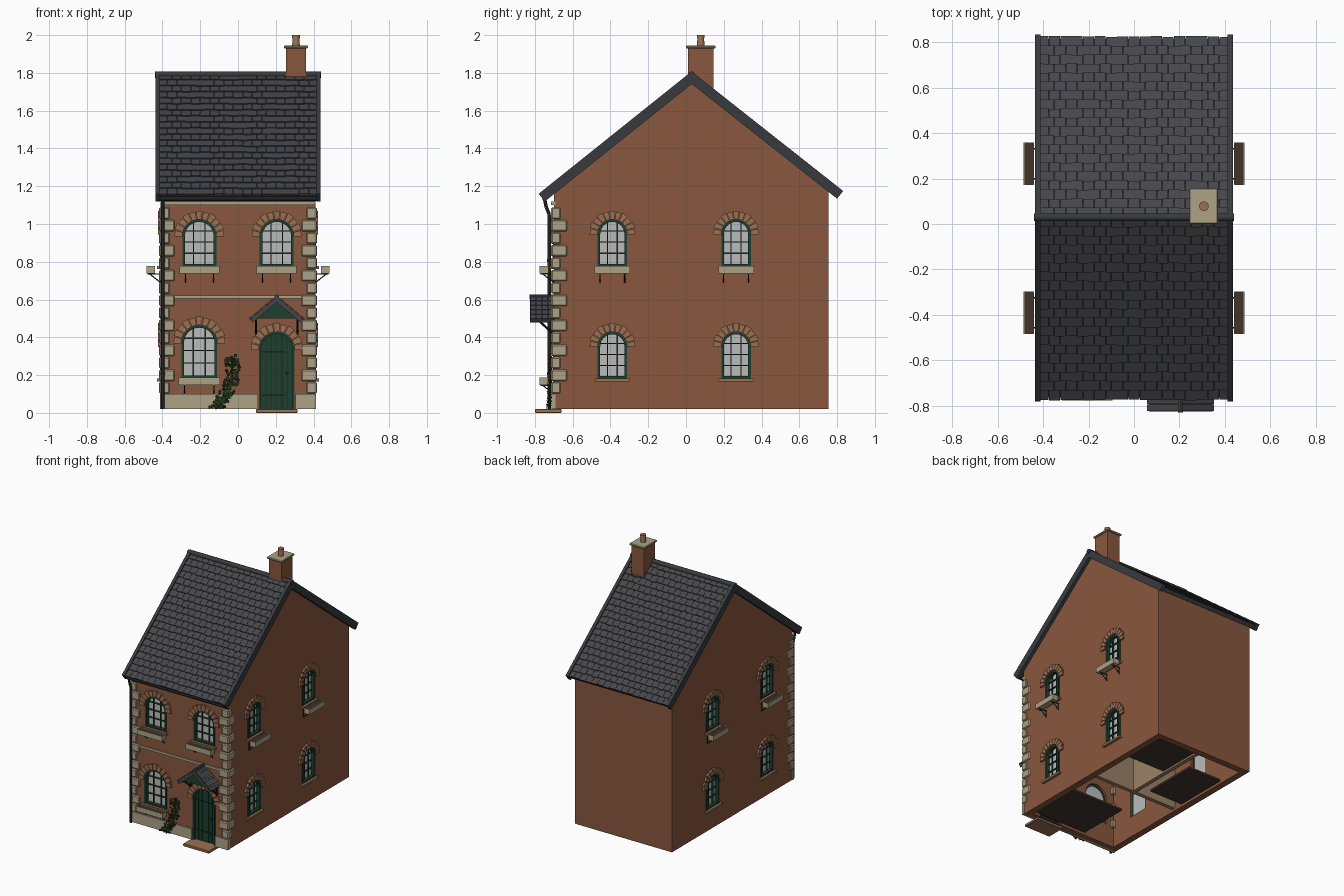
import bpy, bmesh, random
from math import pi, sin, cos, atan2, hypot, radians
from mathutils import Matrix, Vector

if "Cube" in bpy.data.objects:
    bpy.data.objects.remove(bpy.data.objects["Cube"])

random.seed(4)
T = lambda x, y, z: Matrix.Translation((x, y, z))
R = Matrix.Rotation
COLORS = dict(brick=(.25, .095, .048), arch=(.33, .16, .085), stone=(.42, .36, .24), slate=(.062, .062, .07),
              trim=(.04, .042, .048), green=(.012, .05, .028), glass=(.5, .5, .5), iron=(.015, .015, .014),
              soil=(.05, .033, .02), leaf=(.015, .045, .012), plaster=(.33, .22, .14), floor=(.05, .035, .026))
MATS = {}
for key, c in COLORS.items():
    MATS[key] = bpy.data.materials.new(key)
    MATS[key].diffuse_color = (*c, 1)


class Part:
    """Collects solids in one mesh, then becomes a named object."""
    def __init__(self, name, mat):
        self.name, self.mat, self.bm = name, mat, bmesh.new()

    def box(self, lo, hi, M=Matrix()):
        lo, hi = Vector(lo), Vector(hi)
        size = [abs(v) for v in hi - lo]
        bmesh.ops.create_cube(self.bm, size=1, matrix=M @ Matrix.Translation((lo + hi) / 2) @ Matrix.Diagonal((*size, 1)))

    def prism(self, pts, y0, y1, M=Matrix()):
        a = [self.bm.verts.new(M @ Vector((x, y0, z))) for x, z in pts]
        b = [self.bm.verts.new(M @ Vector((x, y1, z))) for x, z in pts]
        self.bm.faces.new(a)
        self.bm.faces.new(b[::-1])
        for i in range(len(a)):
            j = (i + 1) % len(a)
            self.bm.faces.new((a[i], b[i], b[j], a[j]))

    def tube(self, p, q, r, M=Matrix(), r2=None, n=10):
        p, q = M @ Vector(p), M @ Vector(q)
        d = q - p
        bmesh.ops.create_cone(self.bm, cap_ends=True, segments=n, radius1=r, radius2=r2 or r, depth=d.length,
                              matrix=Matrix.Translation((p + q) / 2) @ d.to_track_quat('Z', 'Y').to_matrix().to_4x4())

    def done(self, bevel=0, smooth=False):
        bmesh.ops.recalc_face_normals(self.bm, faces=self.bm.faces)
        me = bpy.data.meshes.new(self.name)
        self.bm.to_mesh(me)
        self.bm.free()
        me.materials.append(MATS[self.mat])
        ob = bpy.data.objects.new(self.name, me)
        bpy.context.collection.objects.link(ob)
        if bevel:
            m = ob.modifiers.new("bevel", 'BEVEL')
            m.width, m.segments = bevel, 1
        if smooth:
            bpy.ops.object.select_all(action='DESELECT')
            ob.select_set(True)
            bpy.context.view_layer.objects.active = ob
            bpy.ops.object.shade_smooth_by_angle(angle=radians(40))
        return ob


def arch(hw, h, n=14):
    """Round-headed outline: width 2*hw, total height h."""
    s = h - hw
    return [(-hw, 0)] + [(-hw * cos(pi * i / n), s + hw * sin(pi * i / n)) for i in range(n + 1)] + [(hw, 0)]


# openings: matrix, half width, height, has planter
front = lambda x, z: T(x, -.70, z)
openings = [(front(-.205, .775), .09, .25, True), (front(.205, .775), .09, .25, True), (front(-.205, .185), .095, .28, True)]
for s in (1, -1):
    for y in (-.39, .265):
        for z, planter in ((.775, True), (.18, False)):
            openings.append((T(.41 * s, y, z) @ R(s * pi / 2, 4, 'Z'), .078, .25, planter))
door_m, door_w, door_h = front(.205, .02), .095, .41

# brick shell, hollow and open below, with cut openings
turn = R(pi / 2, 4, 'Z')
walls = Part("brick_walls", 'brick')
walls.prism([(-.70, .02), (.755, .02), (.755, 1.175), (.03, 1.75), (-.70, 1.165)], -.41, .41, turn)
walls = walls.done()
hollow = Part("hollow_cutter", 'brick')
hollow.box((-.36, -.65, -.1), (.36, .705, 1.12))
holes = Part("opening_cutter", 'brick')
for M, hw, h, p in openings:
    holes.prism(arch(hw, h), -.03, .08, M)
holes.prism(arch(door_w, door_h), -.03, .08, door_m)
for cutter in (hollow.done(), holes.done()):
    cutter.hide_render = True
    m = walls.modifiers.new("cut", 'BOOLEAN')
    m.operation, m.solver, m.object = 'DIFFERENCE', 'EXACT', cutter
    bpy.ops.object.select_all(action='DESELECT')
    bpy.context.view_layer.objects.active = walls
    bpy.ops.object.modifier_apply(modifier="cut")
    bpy.data.objects.remove(cutter)

# windows, arches, sills and planters
glass, frames, vouss = Part("window_panes", 'glass'), Part("window_frames", 'green'), Part("brick_arches", 'arch')
sills, planters, soil = Part("brick_sills", 'arch'), Part("planters", 'stone'), Part("planter_soil", 'soil')
brackets = Part("planter_brackets", 'iron')


def ring(part, hw, h, t, y0, y1, M):
    a, b = arch(hw, h), arch(hw - t, h - t)
    for i in range(len(a) - 1):
        part.prism([a[i], a[i + 1], b[i + 1], b[i]], y0, y1, M)


def arch_bricks(hw, h, M, n=11):
    for i in range(n):
        a0, a1 = (radians(-2 + 184 * (i + k) / n) for k in (.06, .94))
        r0, r1 = hw, hw + .042 + .004 * (i % 2)
        vouss.prism([(r * cos(a), h - hw + r * sin(a)) for r, a in ((r0, a0), (r1, a0), (r1, a1), (r0, a1))], -.014, .01, M)


for M, hw, h, planter in openings:
    glass.prism(arch(hw - .004, h - .004), .025, .032, M)
    ring(frames, hw, h, .014, -.004, .035, M)
    frames.box((-hw, -.002, 0), (hw, .035, .014), M)
    for x in (-hw / 3, hw / 3):
        frames.box((x - .003, .014, .005), (x + .003, .03, h - .012), M)
    for k in (.28, .52, .75):
        frames.box((-hw + .01, .014, h * k - .003), (hw - .01, .03, h * k + .003), M)
    arch_bricks(hw, h, M)
    sills.box((-hw - .014, -.02, -.014), (hw + .014, .03, .002), M)
    if planter:
        w = hw + .016
        planters.box((-w, -.072, -.038), (w, -.03, -.034), M)
        for y in (-.075, -.034):
            planters.box((-w, y, -.038), (w, y + .005, .002), M)
        for s in (-w, w - .005):
            planters.box((s, -.073, -.038), (s + .005, -.03, .002), M)
        soil.box((-w + .004, -.07, -.03), (w - .004, -.032, -.006), M)
        for x in (-w * .7, w * .7):
            brackets.tube((x, .0, -.085), (x, -.06, -.038), .003, M, n=6)
            brackets.tube((x, .0, -.04), (x, -.07, -.04), .003, M, n=6)
            brackets.tube((x, -.003, -.088), (x, -.003, -.03), .003, M, n=6)
arch_bricks(door_w, door_h, door_m)

# door of vertical planks with iron straps
door = Part("door_planks", 'green')
for i in range(6):
    x0, x1 = (-.084 + .028 * (i + k) for k in (.05, .95))
    top = lambda x: door_h - door_w + (.085 ** 2 - min(abs(x), .085) ** 2) ** .5
    door.prism([(x0, 0), (x1, 0), (x1, top(x1)), (x0, top(x0))], .015, .035, door_m)
ring(door, door_w, door_h, .012, -.004, .04, door_m)
backing = Part("door_backing", 'iron')
backing.prism(arch(.09, .4), .022, .04, door_m)
for z in (.07, .3):
    backing.box((-.08, .011, z), (.05, .02, z + .008), door_m)
backing.tube((.055, .02, .19), (.055, .0, .19), .008, door_m)
for p in (glass, frames, vouss, sills, planters, soil, brackets, door, backing):
    p.done()

# stone dressings: quoins, plinth, bands, step
quoins, bands = Part("corner_quoins", 'stone'), Part("stone_bands", 'stone')
for s in (1, -1):
    for i in range(15):
        z, big = .10 + i * .066, i % 2
        quoins.box((s * (.335 if big else .362), -.714, z + .003), (s * .418, -.63 if big else -.665, z + .063))
for x0, x1 in ((-.414, .105), (.305, .414)):
    bands.box((x0, -.712, .02), (x1, -.69, .1))
bands.box((-.34, -.71, .605), (.34, -.69, .622))
bands.box((-.41, -.716, 1.10), (.41, -.69, 1.12))
quoins.done(bevel=.006)
bands.done()
step = Part("door_step", 'arch')
step.box((.095, -.80, 0), (.315, -.66, .02))
step.done(bevel=.003)

# main roof: boarding, staggered slates, verge boards, ridge
slates, boards = Part("roof_slates", 'slate'), Part("roof_boards_and_verges", 'trim')
rows = 20
for y, z, rot in ((-.77, 1.155, 0), (.822, 1.17, pi)):
    dy, dz = abs(y - .03), 1.795 - z
    L = hypot(dy, dz)
    M = T(0, y, z) @ R(rot, 4, 'Z') @ R(atan2(dz, dy), 4, 'X')
    boards.box((-.42, .005, -.036), (.42, L, -.006), M)
    for s in (1, -1):
        boards.box((s * .412, -.005, -.042), (s * .436, L, .01), M)
    for r in range(rows):
        edges = [-.425] + [-.425 + .05 * (k + .5 * (r % 2)) for k in range(1, 17)] + [.425]
        for x0, x1 in zip(edges, edges[1:]):
            j = random.uniform(-.003, .003)
            slates.box((x0 + .0008, j, -.006), (x1 - .0008, L / rows * 1.1, .001), M @ T(0, r * L / rows, .004) @ R(-.12, 4, 'X'))
boards.tube((-.44, .03, 1.79), (.44, .03, 1.79), .018)
slates.done()
boards.done(smooth=True)

# gutter and downpipe
pipe = Part("gutter_and_downpipe", 'iron')
pipe.tube((-.42, -.748, 1.135), (.42, -.748, 1.135), .013)
path = [(-.398, -.748, 1.13), (-.398, -.74, 1.09), (-.398, -.724, 1.05), (-.398, -.724, .02)]
for a, b in zip(path, path[1:]):
    pipe.tube(a, b, .009)
for z in (.2, .5, .8):
    pipe.tube((-.398, -.724, z), (-.398, -.724, z + .015), .012)
pipe.done(smooth=True)

# chimney
stack, cap, pot = Part("chimney_stack", 'brick'), Part("chimney_cap", 'stone'), Part("chimney_pot", 'arch')
stack.box((.255, .01, 1.62), (.36, .145, 1.93))
cap.box((.243, .0, 1.93), (.37, .157, 1.945))
pot.tube((.307, .078, 1.94), (.307, .078, 1.99), .021, r2=.017, n=16)
pot.tube((.307, .078, 1.985), (.307, .078, 2.0), .021, n=16)
stack.done()
cap.done(bevel=.004)
pot.done(smooth=True)

# porch canopy over the door
porch, gable, props = Part("porch_roof", 'slate'), Part("porch_gable", 'green'), Part("porch_brackets", 'iron')
for s in (1, -1):
    P = T(.205, 0, .612) @ Matrix.Diagonal((s, 1, 1, 1))
    porch.prism([(0, 0), (.14, -.118), (.128, -.134), (0, -.026)], -.825, -.70, P)
    for r in range(5):
        for c in range(4):
            S = P @ R(.70, 4, 'Y') @ T(r * .0365, 0, .003)
            porch.box((0, -.822 + c * .0305, -.004), (.039, -.793 + c * .0305, .004), S @ R(-.08 * -1, 4, 'Y').inverted())
    props.tube((.11, -.70, -.195), (.11, -.79, -.115), .006, P)
    props.box((.105, -.715, -.2), (.115, -.70, -.115), P)
    props.box((.105, -.80, -.125), (.115, -.70, -.112), P)
porch.tube((.205, -.828, .615), (.205, -.70, .615), .012)
gable.prism([(.095, .50), (.315, .50), (.205, .592)], -.80, -.79)
for p in (porch, gable, props):
    p.done()

# climbing plant beside the door
ivy, stem = Part("ivy_leaves", 'leaf'), Part("ivy_stem", 'soil')
vine = [Vector(p) for p in ((-.12, -.722, .02), (-.07, -.718, .09), (-.03, -.716, .18), (-.035, -.714, .3))]
for a, b in zip(vine, vine[1:]):
    stem.tube(a, b, .005, n=6)
    for k in range(45):
        p = a.lerp(b, random.random()) + Vector((random.uniform(-.037, .04), random.uniform(-.016, .006), random.uniform(-.01, .014)))
        p.z = max(p.z, .03)
        ivy.prism([(0, -.011), (.009, 0), (0, .012), (-.009, 0)], -.001, .001,
                  Matrix.Translation(p) @ R(random.uniform(-.7, .7), 4, 'X') @ R(random.uniform(0, pi), 4, 'Y'))
ivy.done()
stem.done()

# interior seen from below: partitions, ceiling, partial floors
inside, floors = Part("interior_partitions", 'plaster'), Part("interior_floors", 'floor')
inside.box((-.36, -.02, .04), (.36, .01, 1.12))
inside.box((-.015, -.02, .04), (.015, .705, 1.12))
floors.box((-.36, -.65, .57), (.36, .705, .60))
for x0, x1, y0, y1 in ((-.1, .36, -.65, -.25), (.03, .36, .35, .705), (-.36, -.08, .08, .5)):
    floors.box((x0, y0, .04), (x1, y1, .055))
inside.done()
floors.done()

for m in bpy.data.materials:
    if m.users and not m.is_grease_pencil:
        m.use_nodes = True
        m.node_tree.nodes["Principled BSDF"].inputs["Base Color"].default_value = m.diffuse_color
